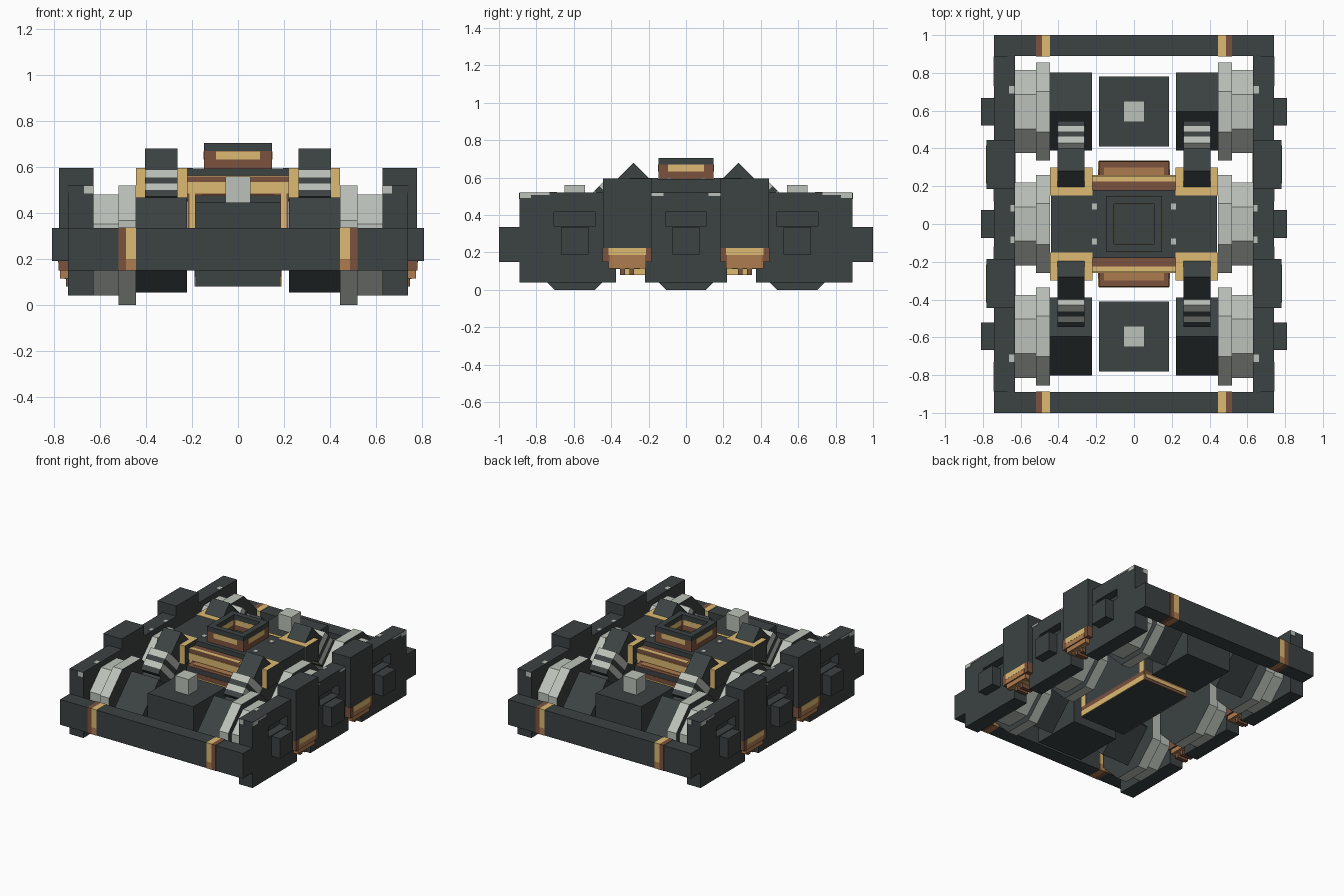
import bpy
import bmesh
import math

cube = bpy.data.objects.get("Cube")
if cube:
    bpy.data.objects.remove(cube, do_unlink=True)


def material(name, rgb):
    m = bpy.data.materials.new(name)
    m.use_nodes = True
    m.diffuse_color = (*rgb, 1)
    bsdf = m.node_tree.nodes["Principled BSDF"]
    bsdf.inputs["Base Color"].default_value = (*rgb, 1)
    bsdf.inputs["Roughness"].default_value = 0.8
    return m


DARK = material("dark iron", (0.045, 0.054, 0.054))
LIGHT = material("pale steel", (0.50, 0.54, 0.49))
GOLD = material("brass", (0.72, 0.49, 0.17))
TAN = material("bronze", (0.42, 0.20, 0.08))
BROWN = material("copper brown", (0.20, 0.085, 0.047))


def prism(name, profile, x0, x1, mat, sx=1, sy=1):
    """Extrude a y-z outline along x, optionally mirrored."""
    bm = bmesh.new()
    ends = [[bm.verts.new((sx * x, sy * y, z)) for y, z in profile] for x in (x0, x1)]
    n = len(profile)
    bm.faces.new(ends[0])
    bm.faces.new(ends[1])
    for i in range(n):
        j = (i + 1) % n
        bm.faces.new((ends[0][i], ends[0][j], ends[1][j], ends[1][i]))
    bmesh.ops.recalc_face_normals(bm, faces=bm.faces)
    mesh = bpy.data.meshes.new(name)
    bm.to_mesh(mesh)
    bm.free()
    mesh.materials.append(mat)
    ob = bpy.data.objects.new(name, mesh)
    bpy.context.collection.objects.link(ob)
    return ob


def box(name, x, y, z, mat, sx=1, sy=1):
    outline = [(y[0], z[0]), (y[1], z[0]), (y[1], z[1]), (y[0], z[1])]
    return prism(name, outline, x[0], x[1], mat, sx, sy)


def darken_sides(ob):
    """Give the faces that look sideways the dark iron colour."""
    ob.data.materials.append(DARK)
    for face in ob.data.polygons:
        if abs(face.normal.x) > 0.5:
            face.material_index = 1


def octagon(name, y, r, x, sx):
    big = r / math.cos(math.pi / 8)
    angles = [math.pi * (2 * i + 1) / 8 for i in range(8)]
    outline = [(y + big * math.cos(a), 0.26 + big * math.sin(a)) for a in angles]
    darken_sides(prism(name, outline, x[0], x[1], LIGHT, sx))


def span(c, h):
    return (c - h, c + h)


SIDES = (-1, 1)
AXLES = (-0.595, 0, 0.595)

# Wheels and side frame panels
for sx in SIDES:
    for y in AXLES:
        octagon("wheel_flange", y, 0.26, (0.445, 0.52), sx)
        octagon("wheel_tread", y, 0.22, (0.52, 0.63), sx)
        lo, hi = (-0.22, 0.22) if y == 0 else sorted((math.copysign(0.375, y), math.copysign(0.89, y)))
        outer = (0.68, 0.74)
        box("side_panel", (0.63, 0.68), (lo, hi), (0.04, 0.52), DARK, sx)
        box("side_panel_lower", outer, (lo, hi), (0.04, 0.34), DARK, sx)
        box("side_panel_upper", outer, (lo, hi), (0.415, 0.52), DARK, sx)
        box("slot_side", outer, (lo, y - 0.11), (0.34, 0.415), DARK, sx)
        box("slot_side", outer, (y + 0.11, hi), (0.34, 0.415), DARK, sx)
        box("axle_box", (0.74, 0.81), span(y, 0.073), (0.19, 0.335), DARK, sx)

for sx in SIDES:
    for sy in SIDES:
        # Diamond gear cases beside the motors
        case = [(0.388, 0.26), (0.595, 0.053), (0.802, 0.26), (0.595, 0.467)]
        prism("gear_case", case, 0.222, 0.445, DARK, sx, sy)
        # Suspension housings with brass feet
        y = 0.315
        box("housing", (0.63, 0.78), span(y, 0.13), (0.15, 0.595), DARK, sx, sy)
        box("housing_foot", (0.64, 0.775), span(y, 0.10), (0.115, 0.15), TAN, sx, sy)
        for s in SIDES:
            box("housing_nub", (0.66, 0.75), span(y + 0.025 * s, 0.013), (0.08, 0.115), BROWN, sx, sy)
        box("foot_band", (0.628, 0.782), span(y, 0.131), (0.149, 0.225), BROWN, sx, sy)
        box("foot_bronze", (0.78, 0.783), span(y, 0.095), (0.15, 0.19), TAN, sx, sy)
        box("foot_brass", (0.78, 0.784), span(y, 0.10), (0.185, 0.225), GOLD, sx, sy)
        box("foot_sole", (0.66, 0.755), span(y, 0.07), (0.112, 0.115), GOLD, sx, sy)
        # Worn corners of the side frame
        box("worn_corner", (0.74, 0.743), (0.83, 0.888), (0.49, 0.518), LIGHT, sx, sy)
        box("worn_corner", (0.74, 0.743), (0.73, 0.83), (0.508, 0.518), LIGHT, sx, sy)
        box("worn_corner", (0.74, 0.743), (0.12, 0.187), (0.503, 0.518), LIGHT, sx, sy)
        box("worn_end", (0.631, 0.67), (0.888, 0.892), (0.485, 0.519), LIGHT, sx, sy)
        box("worn_edge", (0.632, 0.662), (0.69, 0.73), (0.52, 0.523), LIGHT, sx, sy)
        box("worn_edge", (0.632, 0.655), (0.065, 0.1), (0.52, 0.523), LIGHT, sx, sy)

# End beams with brass clamps
for sy in SIDES:
    box("end_beam", (-0.74, 0.74), (0.89, 1.0), (0.15, 0.335), DARK, 1, sy)
    for sx in SIDES:
        box("clamp_brass", (0.445, 0.487), (0.888, 1.001), (0.2, 0.337), GOLD, sx, sy)
        box("clamp_bronze", (0.445, 0.487), (0.888, 1.001), (0.149, 0.2), TAN, sx, sy)
        box("clamp_copper", (0.487, 0.52), (0.888, 1.001), (0.149, 0.337), BROWN, sx, sy)

# Motors with pale caps
for sy in SIDES:
    box("motor", (-0.185, 0.185), (0.41, 0.78), (0.08, 0.445), DARK, 1, sy)
    box("motor_cap", (-0.055, 0.055), span(0.595, 0.055), (0.445, 0.56), LIGHT, 1, sy)

# Sloped dampers and their brass brackets
R = math.sqrt(0.5)


def slope(s, n):
    """Point at distance s down the damper and n out from its top face."""
    return (0.28 + R * (s + n), 0.68 + R * (n - s))


def strut(name, s0, s1, n0, n1, mat, sx, sy):
    outline = [slope(s0, n0), slope(s1, n0), slope(s1, n1), slope(s0, n1)]
    prism(name, outline, 0.263, 0.405, mat, sx, sy)


COIL = ((0.17, 0.219, LIGHT), (0.219, 0.255, DARK), (0.255, 0.297, LIGHT), (0.297, 0.335, DARK))
for sx in SIDES:
    for sy in SIDES:
        strut("damper_head", 0, 0.17, -0.13, 0, DARK, sx, sy)
        strut("damper_foot", 0.335, 0.4, -0.13, 0, DARK, sx, sy)
        for s0, s1, mat in COIL:
            strut("damper_coil", s0, s1, -0.15, 0.042, mat, sx, sy)
        bracket = box("damper_bracket", (0.22, 0.445), (0.15, 0.3), (0.46, 0.597), GOLD, sx, sy)
        darken_sides(bracket)

# Central body
box("body", (-0.44, 0.44), (-0.18, 0.18), (0.45, 0.593), DARK)
box("body_base", (-0.185, 0.185), (-0.33, 0.33), (0.08, 0.475), DARK)
for s in SIDES:
    box("base_side_brass", (0.185, 0.19), (-0.33, 0.33), (0.08, 0.12), GOLD, s)
    box("base_side_copper", (0.185, 0.19), (-0.33, 0.33), (0.12, 0.15), BROWN, s)
for sy in SIDES:
    box("bolster", (-0.22, 0.22), (0.17, 0.255), (0.33, 0.56), BROWN, 1, sy)
    box("bolster_top_brass", (-0.22, 0.22), (0.225, 0.255), (0.56, 0.563), GOLD, 1, sy)
    box("bolster_front_brass", (-0.22, 0.22), (0.255, 0.259), (0.485, 0.535), GOLD, 1, sy)
    box("step_top_copper", (-0.185, 0.185), (0.255, 0.33), (0.475, 0.478), BROWN, 1, sy)
    box("step_top_bronze", (-0.16, 0.16), (0.255, 0.3), (0.478, 0.481), TAN, 1, sy)
    box("step_copper_band", (-0.185, 0.185), (0.33, 0.333), (0.32, 0.44), BROWN, 1, sy)
    box("step_brass_band", (-0.185, 0.185), (0.333, 0.336), (0.36, 0.41), GOLD, 1, sy)
    box("step_foot_copper", (-0.185, 0.185), (0.33, 0.333), (0.08, 0.15), BROWN, 1, sy)
    box("step_foot_brass", (-0.17, 0.17), (0.333, 0.336), (0.1, 0.125), GOLD, 1, sy)
    for sx in SIDES:
        box("bolster_post_brass", (0.187, 0.212), (0.215, 0.259), (0.328, 0.5), GOLD, sx, sy)
        box("base_post_brass", (0.185, 0.19), (0.285, 0.33), (0.15, 0.33), GOLD, sx, sy)
        box("worn_spot", (0.195, 0.222), span(0.092, 0.016), (0.593, 0.597), LIGHT, sx, sy)

# Square pivot collar, open in the middle
for z, mat in (((0.593, 0.67), BROWN), ((0.67, 0.705), DARK)):
    for s in SIDES:
        box("collar_front_back", (-0.148, 0.148), (0.105, 0.148), z, mat, 1, s)
        box("collar_side", (0.105, 0.148), (-0.105, 0.105), z, mat, s, 1)
for s in SIDES:
    box("collar_brass_front_back", (-0.095, 0.095), (0.104, 0.15), (0.632, 0.669), GOLD, 1, s)
    box("collar_brass_side", (0.104, 0.15), (-0.095, 0.095), (0.632, 0.669), GOLD, s, 1)
